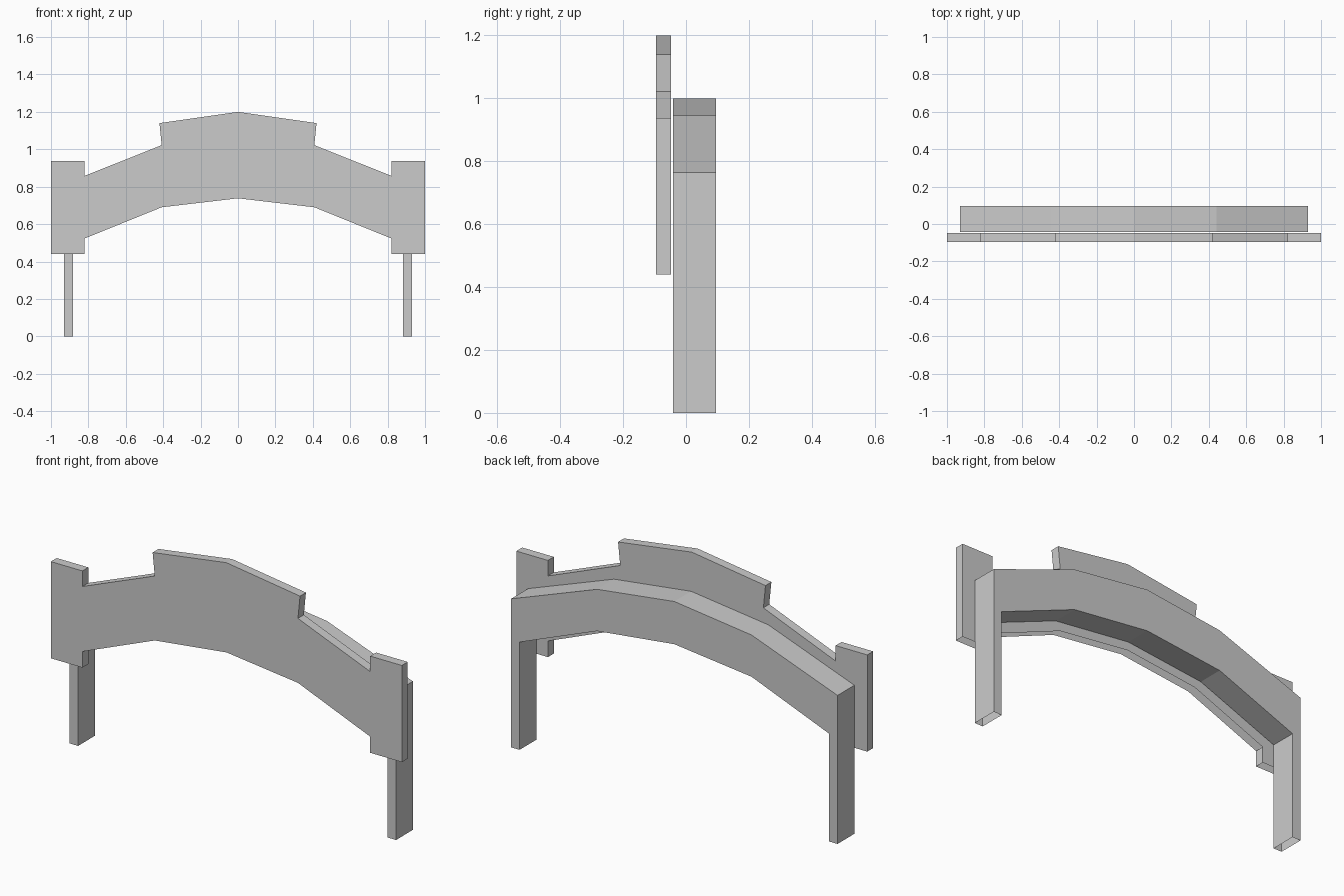
import bpy
import bmesh

cube = bpy.data.objects.get("Cube")
if cube:
    bpy.data.objects.remove(cube)

grey = bpy.data.materials.new("plain_grey")
grey.use_nodes = True
COLOUR = (0.6, 0.6, 0.6, 1)
grey.diffuse_color = COLOUR
grey.node_tree.nodes["Principled BSDF"].inputs["Base Color"].default_value = COLOUR


def mirrored_slab(name, half, y_front, y_back, is_open):
    """Extrude a half outline, listed from top centre to bottom centre, mirrored in x."""
    outline = half + [(-x, z) for x, z in reversed(half[1:-1])]
    bm = bmesh.new()
    front = [bm.verts.new((x, y_front, z)) for x, z in outline]
    back = [bm.verts.new((x, y_back, z)) for x, z in outline]
    bm.faces.new(reversed(front))
    bm.faces.new(back)
    for i in range(len(outline)):
        j = (i + 1) % len(outline)
        if not is_open(outline[i], outline[j]):
            bm.faces.new((front[i], front[j], back[j], back[i]))
    # Orient the shell so that the front cap faces -y
    bmesh.ops.recalc_face_normals(bm, faces=bm.faces)
    bm.normal_update()
    cap = next(f for f in bm.faces if all(v in front for v in f.verts))
    if cap.normal.y > 0:
        bmesh.ops.reverse_faces(bm, faces=bm.faces)
    mesh = bpy.data.meshes.new(name)
    bm.to_mesh(mesh)
    bm.free()
    mesh.materials.append(grey)
    obj = bpy.data.objects.new(name, mesh)
    bpy.context.collection.objects.link(obj)
    return obj


# Front panel: raised centre, square end blocks, underside left open
panel = [(0, 1.2), (0.42, 1.14), (0.408, 1.022), (0.82, 0.858), (0.82, 0.938),
         (1, 0.938), (1, 0.44), (0.82, 0.44), (0.82, 0.523), (0.408, 0.69), (0, 0.738)]
mirrored_slab("front_panel", panel, -0.095, -0.047,
              lambda a, b: b[0] - a[0] < -0.1 and max(a[1], b[1]) < 0.8)

# Arch with two legs, feet left open
arch = [(0, 1), (0.44, 0.945), (0.93, 0.765), (0.93, 0),
        (0.882, 0), (0.882, 0.555), (0.44, 0.73), (0, 0.78)]
mirrored_slab("arch_with_legs", arch, -0.042, 0.095,
              lambda a, b: a[1] == 0 and b[1] == 0)
